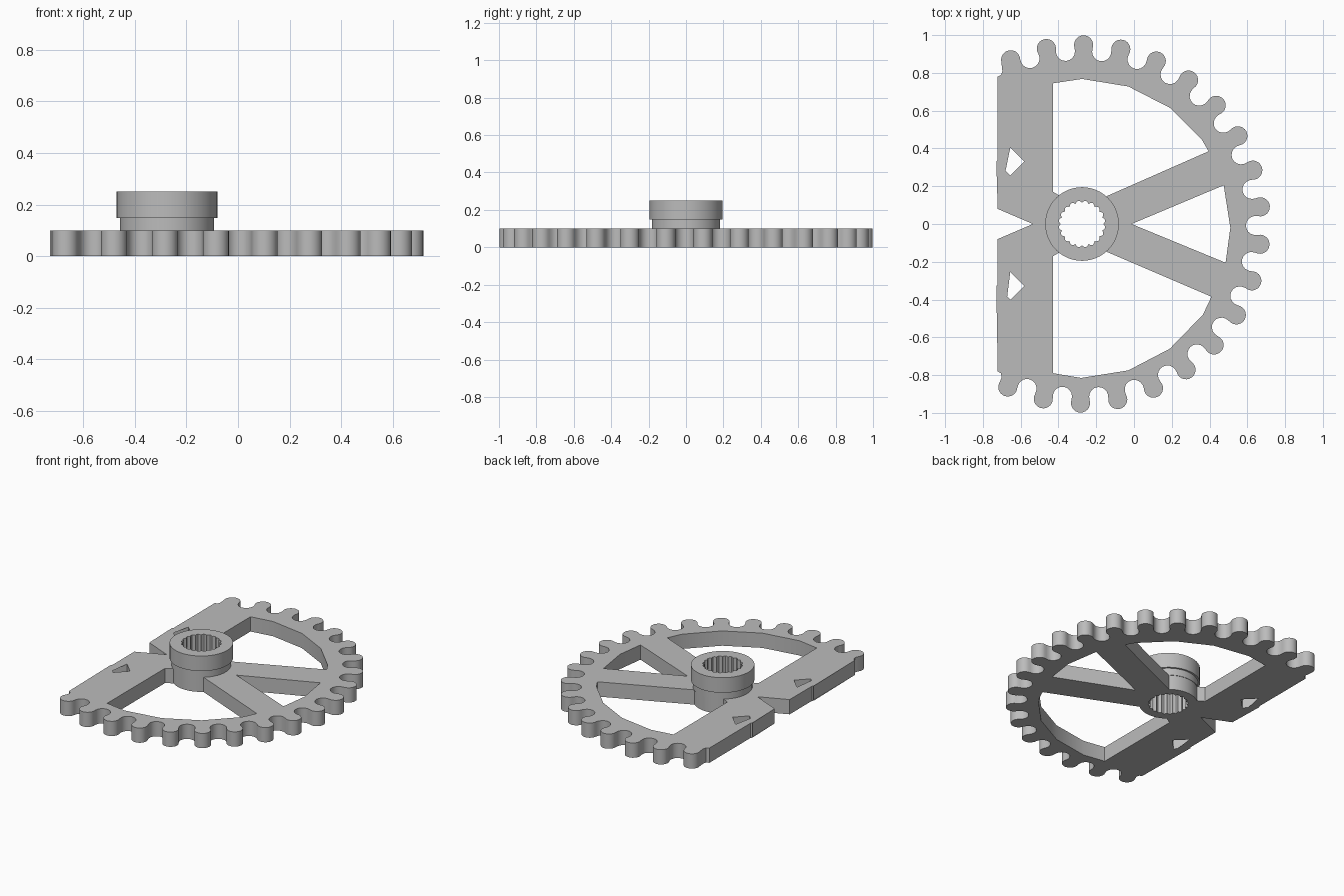
import bpy
import bmesh
from math import sin, cos, pi, radians, atan2, sqrt

if "Cube" in bpy.data.objects:
    bpy.data.objects.remove(bpy.data.objects["Cube"], do_unlink=True)

CX = -0.275       # hub axis
EDGE = -0.7215    # straight side of the half gear

grey = bpy.data.materials.new("plain grey")
grey.use_nodes = True
colour = (0.5, 0.5, 0.5, 1)
grey.diffuse_color = colour
grey.node_tree.nodes["Principled BSDF"].inputs["Base Color"].default_value = colour


def polar(r, deg, centre=(CX, 0)):
    a = radians(deg)
    return centre[0] + r * cos(a), centre[1] + r * sin(a)


def arc(centre, r, start, end, steps):
    return [polar(r, start + (end - start) * i / steps, centre) for i in range(steps + 1)]


def plate(name, outlines, z0, z1):
    """Extrude a flat outline with holes between two heights."""
    curve = bpy.data.curves.new(name, 'CURVE')
    curve.dimensions = '2D'
    curve.fill_mode = 'BOTH'
    curve.extrude = (z1 - z0) / 2
    for pts in outlines:
        spline = curve.splines.new('POLY')
        spline.points.add(len(pts) - 1)
        for p, (x, y) in zip(spline.points, pts):
            p.co = (x, y, 0, 1)
        spline.use_cyclic_u = True
    obj = bpy.data.objects.new(name, curve)
    bpy.context.collection.objects.link(obj)
    obj.location.z = (z0 + z1) / 2
    bpy.ops.object.select_all(action='DESELECT')
    obj.select_set(True)
    bpy.context.view_layer.objects.active = obj
    bpy.ops.object.convert(target='MESH')
    obj = bpy.context.view_layer.objects.active
    bm = bmesh.new()
    bm.from_mesh(obj.data)
    bmesh.ops.remove_doubles(bm, verts=bm.verts, dist=0.0002)
    bmesh.ops.recalc_face_normals(bm, faces=bm.faces)
    bm.to_mesh(obj.data)
    bm.free()
    obj.data.materials.clear()
    obj.data.materials.append(grey)
    bpy.ops.object.shade_smooth_by_angle(angle=radians(25))
    return obj


# Rounded teeth joined by rounded valleys, running clockwise
TOOTH_R, VALLEY_R, ROUND, STEP = 0.948, 0.918, 0.0505, 12
FIRST, COUNT = 113.5, 20
tx, ty = VALLEY_R * sin(radians(STEP / 2)), VALLEY_R * cos(radians(STEP / 2)) - TOOTH_R
sweep = 90 - atan2(ty, tx) * 180 / pi
valley_sweep = sweep - STEP / 2
outline = [(EDGE, 0.08), (EDGE, 0.78), (-0.703, 0.79), (-0.697, 0.81)]
for i in range(COUNT):
    a = FIRST - STEP * i
    start = 80 if i == 0 else sweep
    end = 75 if i == COUNT - 1 else sweep
    outline += arc(polar(TOOTH_R, a), ROUND, a + start, a - end, 14)
    if i < COUNT - 1:
        v = a - STEP / 2
        outline += arc(polar(VALLEY_R, v), ROUND, v + 180 - valley_sweep,
                       v + 180 + valley_sweep, 10)[1:-1]
outline += [(-0.70, -0.81), (-0.705, -0.79), (EDGE, -0.78), (EDGE, -0.08), (-0.535, 0)]


def diamond(x, y, h):
    return [(x - h, y), (x, y + h), (x + h, y), (x, y - h)]


# Splined bore
bore = [polar(0.112 + 0.012 * abs(sin(pi * i / 6)), i * 3) for i in range(120)]

# Openings between rim, spokes and straight bar
hub_top = arc((CX, 0), 0.18, 51, 127, 12)
hub_low = [(x, -y) for x, y in hub_top]
upper = [(-0.428, 0.17), (-0.428, 0.745), (-0.275, 0.768), (-0.03, 0.728),
         (0.19, 0.615), (0.36, 0.445), (0.395, 0.385)] + hub_top
lower = [(-0.428, -0.17), (-0.428, -0.79), (-0.28, -0.815), (-0.03, -0.775),
         (0.19, -0.66), (0.365, -0.48), (0.41, -0.385)] + hub_low
middle = [(-0.013, 0), (0.475, 0.205), (0.51, -0.02), (0.485, -0.205)]

plate("half_gear_plate",
      [outline, upper, lower, middle, bore,
       diamond(-0.655, 0.33, 0.074), diamond(-0.655, -0.327, 0.074)], 0, 0.1)

# Hub: narrow neck under a wider collar
plate("hub_neck", [arc((CX, 0), 0.183, 0, 352.5, 47), bore], 0.1, 0.148)
plate("hub_collar", [arc((CX, 0), 0.195, 0, 352.5, 47), bore], 0.148, 0.25)
